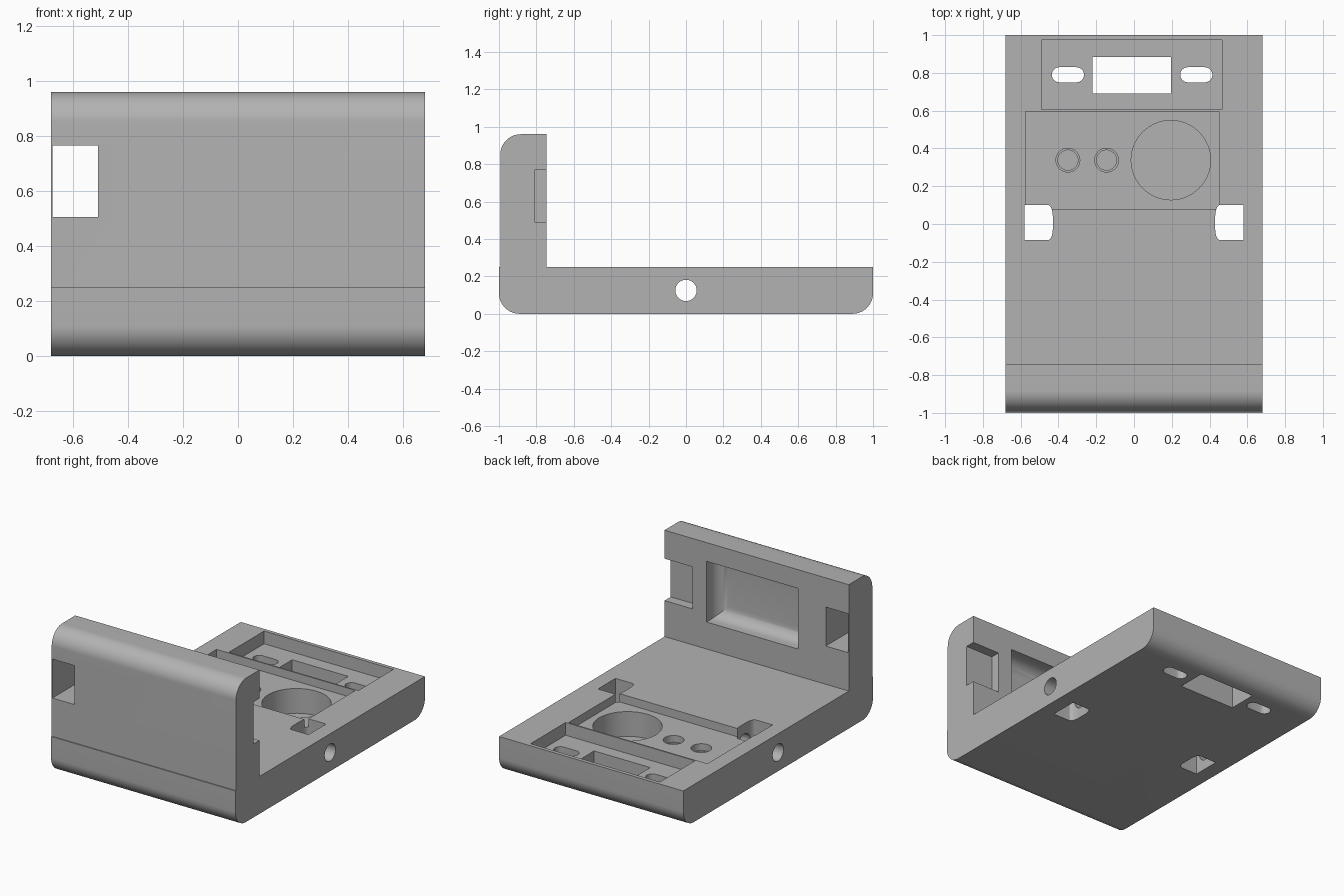
import bpy, bmesh
from math import cos, sin, pi
from mathutils import Vector, Matrix

if "Cube" in bpy.data.objects:
    bpy.data.objects.remove(bpy.data.objects["Cube"])

grey = bpy.data.materials.new("plain grey")
grey.use_nodes = True
grey.diffuse_color = (0.45, 0.45, 0.45, 1)
grey.node_tree.nodes["Principled BSDF"].inputs["Base Color"].default_value = (0.45, 0.45, 0.45, 1)

HALF_W, FRONT, WALL_BACK, PLATE_TOP, WALL_TOP, R = 0.68, -1, -0.745, 0.25, 0.96, 0.11


def arc(cx, cy, rx, ry, start, end, n=16):
    angles = [start + (end - start) * i / n for i in range(n + 1)]
    return [(cx + rx * cos(a), cy + ry * sin(a)) for a in angles]


def make_object(name, bm):
    bmesh.ops.recalc_face_normals(bm, faces=bm.faces)
    mesh = bpy.data.meshes.new(name)
    bm.to_mesh(mesh)
    bm.free()
    mesh.materials.append(grey)
    obj = bpy.data.objects.new(name, mesh)
    bpy.context.collection.objects.link(obj)
    return obj


def prism(name, outline, low, high, axis="Z"):
    """Extrude an outline: (x, y) along Z or (y, z) along X."""
    bm = bmesh.new()
    place = (lambda a, b: (a, b, low)) if axis == "Z" else (lambda a, b: (low, a, b))
    face = bm.faces.new([bm.verts.new(place(a, b)) for a, b in outline])
    moved = bmesh.ops.extrude_face_region(bm, geom=[face])["geom"]
    step = Vector((0, 0, high - low)) if axis == "Z" else Vector((high - low, 0, 0))
    bmesh.ops.translate(bm, verts=[v for v in moved if isinstance(v, bmesh.types.BMVert)], vec=step)
    return make_object(name, bm)


def box(name, x, y, z):
    return prism(name, [(x[0], y[0]), (x[1], y[0]), (x[1], y[1]), (x[0], y[1])], *z)


def cone(name, x, y, r_low, r_high, low, high):
    bm = bmesh.new()
    bmesh.ops.create_cone(bm, cap_ends=True, segments=64, radius1=r_low, radius2=r_high,
                          depth=high - low, matrix=Matrix.Translation((x, y, (low + high) / 2)))
    return make_object(name, bm)


# L-shaped body with rounded outer edges
profile = arc(FRONT + R, R, R, R, pi, 1.5 * pi)
profile += arc(1 - R, R, R, R, -pi / 2, 0)
profile += [(1, PLATE_TOP), (WALL_BACK, PLATE_TOP), (WALL_BACK, WALL_TOP)]
profile += arc(FRONT + 0.007 + R, WALL_TOP - R, R, R, pi / 2, pi)
profile += [(FRONT + 0.007, PLATE_TOP), (FRONT, PLATE_TOP)]
body = prism("stand_body", profile, -HALF_W, HALF_W, "X")

cutters = []

# Rear pocket with window and two slots
BELOW, ABOVE = -0.1, 0.4
cutters.append(box("rear_pocket", (-0.49, 0.465), (0.605, 0.975), (0.165, ABOVE)))
cutters.append(box("window", (-0.22, 0.195), (0.69, 0.885), (BELOW, 0.3)))
for x in (-0.35, 0.33):
    slot = arc(x + 0.045, 0.79, 0.04, 0.04, -pi / 2, pi / 2) + arc(x - 0.045, 0.79, 0.04, 0.04, pi / 2, 1.5 * pi)
    cutters.append(prism("slot", slot, BELOW, 0.3))

# Middle pocket with one large and two small round wells
cutters.append(box("middle_pocket", (-0.575, 0.45), (0.08, 0.595), (0.195, ABOVE)))
cutters.append(cone("large_well", 0.195, 0.338, 0.21, 0.21, 0.03, 0.3))
for x in (-0.35, -0.145):
    cutters.append(cone("small_well", x, 0.338, 0.053, 0.053, 0.03, 0.3))
    cutters.append(cone("small_well_rim", x, 0.338, 0.063, 0.063, 0.15, 0.3))

# Strap openings, rounded on the inner side
for side in (-1, 1):
    outline = [(0.58, -0.085), (0.58, 0.1)]
    outline += arc(0.455, 0.04, 0.025, 0.06, pi / 2, pi)
    outline += arc(0.455, -0.025, 0.025, 0.06, pi, 1.5 * pi)
    cutters.append(prism("strap_opening", [(side * x, y) for x, y in outline], BELOW, ABOVE))

# Cross hole through the sides
cutters.append(prism("cross_hole", arc(0, 0.125, 0.057, 0.057, 0, 2 * pi, 48)[:-1], -0.8, 0.8, "X"))

# Upright wall: through opening, edge notch and softened recess
cutters.append(box("wall_opening", (-0.675, -0.51), (-1.1, -0.6), (0.505, 0.765)))
cutters.append(box("wall_notch", (0.475, 0.8), (-0.81, -0.6), (0.49, 0.77)))
recess = box("wall_recess", (-0.305, 0.37), (-0.865, -0.6), (0.43, 0.835))
bm = bmesh.new()
bm.from_mesh(recess.data)
deep = [e for e in bm.edges if all(v.co.y < -0.8 for v in e.verts)]
bmesh.ops.bevel(bm, geom=deep, offset=0.08, segments=10, profile=0.5, affect="EDGES")
bm.to_mesh(recess.data)
bm.free()
cutters.append(recess)

# Carve everything out of the body
bpy.context.view_layer.objects.active = body
for cutter in cutters:
    cutter.hide_render = True
    mod = body.modifiers.new(cutter.name, "BOOLEAN")
    mod.operation, mod.solver, mod.object = "DIFFERENCE", "EXACT", cutter
    bpy.ops.object.modifier_apply(modifier=mod.name)
    bpy.data.objects.remove(cutter)

bpy.ops.object.select_all(action="DESELECT")
body.select_set(True)
bpy.ops.object.shade_smooth_by_angle(angle=pi / 6)
